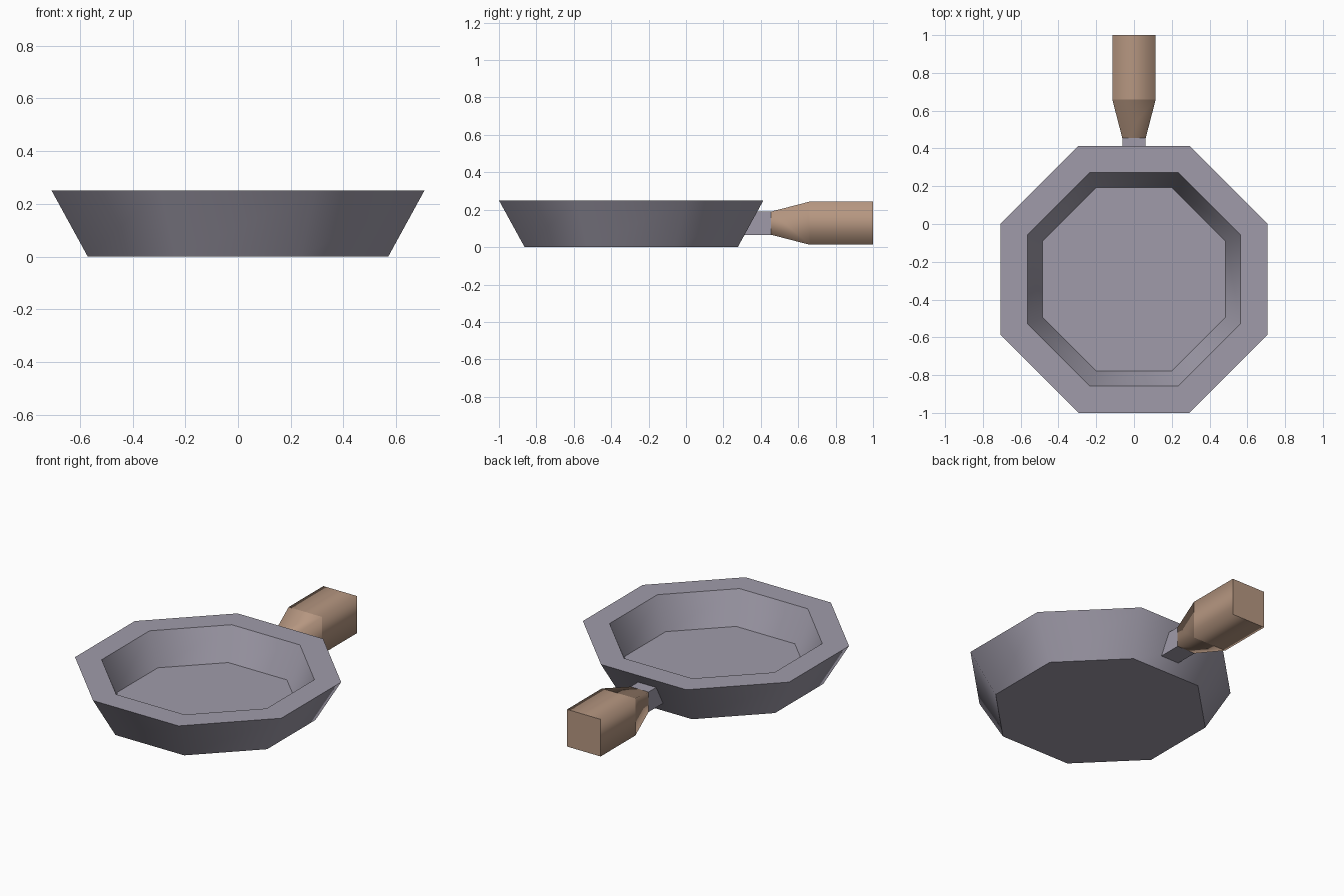
import bpy
import bmesh
from math import cos, sin, pi
from mathutils import Matrix

cube = bpy.data.objects.get("Cube")
if cube:
    bpy.data.objects.remove(cube, do_unlink=True)


def make_material(name, rgb):
    mat = bpy.data.materials.new(name)
    mat.use_nodes = True
    mat.diffuse_color = (*rgb, 1)
    mat.node_tree.nodes["Principled BSDF"].inputs["Base Color"].default_value = (*rgb, 1)
    return mat


def loft(name, sides, profile, matrix, mat, smooth=True):
    """Join regular polygon rings of (flat-to-centre radius, height) along local z."""
    bm = bmesh.new()
    rings = []
    for apothem, height in profile:
        radius = apothem / cos(pi / sides)
        angles = [2 * pi * (i + 0.5) / sides for i in range(sides)]
        rings.append([bm.verts.new((radius * cos(a), radius * sin(a), height)) for a in angles])
    for low, high in zip(rings, rings[1:]):
        for i in range(sides):
            j = (i + 1) % sides
            bm.faces.new((low[i], low[j], high[j], high[i])).smooth = smooth
    bm.faces.new(rings[0][::-1])
    bm.faces.new(rings[-1])
    # Rings stay crisp while the shading runs softly around the sides
    for ring in rings:
        for i in range(sides):
            bm.edges.get((ring[i], ring[(i + 1) % sides])).smooth = False
    bmesh.ops.transform(bm, matrix=matrix, verts=bm.verts)
    bmesh.ops.recalc_face_normals(bm, faces=bm.faces)
    mesh = bpy.data.meshes.new(name)
    bm.to_mesh(mesh)
    bm.free()
    mesh.materials.append(mat)
    obj = bpy.data.objects.new(name, mesh)
    bpy.context.collection.objects.link(obj)
    return obj


metal = make_material("grey metal", (0.35, 0.33, 0.40))
wood = make_material("brown wood", (0.47, 0.31, 0.22))

# Pan: base, outer rim, inner rim, cooking floor
loft("pan_body", 8, [(0.57, 0), (0.707, 0.25), (0.565, 0.25), (0.485, 0.055)],
     Matrix.Translation((0, -0.293, 0)), metal)

# Handle parts run along +y
along_y = Matrix.Translation((0, 0, 0.128)) @ Matrix.Rotation(-pi / 2, 4, "X")
loft("handle_neck", 4, [(0.062, 0.29), (0.062, 0.457)], along_y, metal, smooth=False)
loft("handle_grip", 4, [(0.062, 0.455), (0.115, 0.66), (0.115, 1.0)], along_y, wood)
